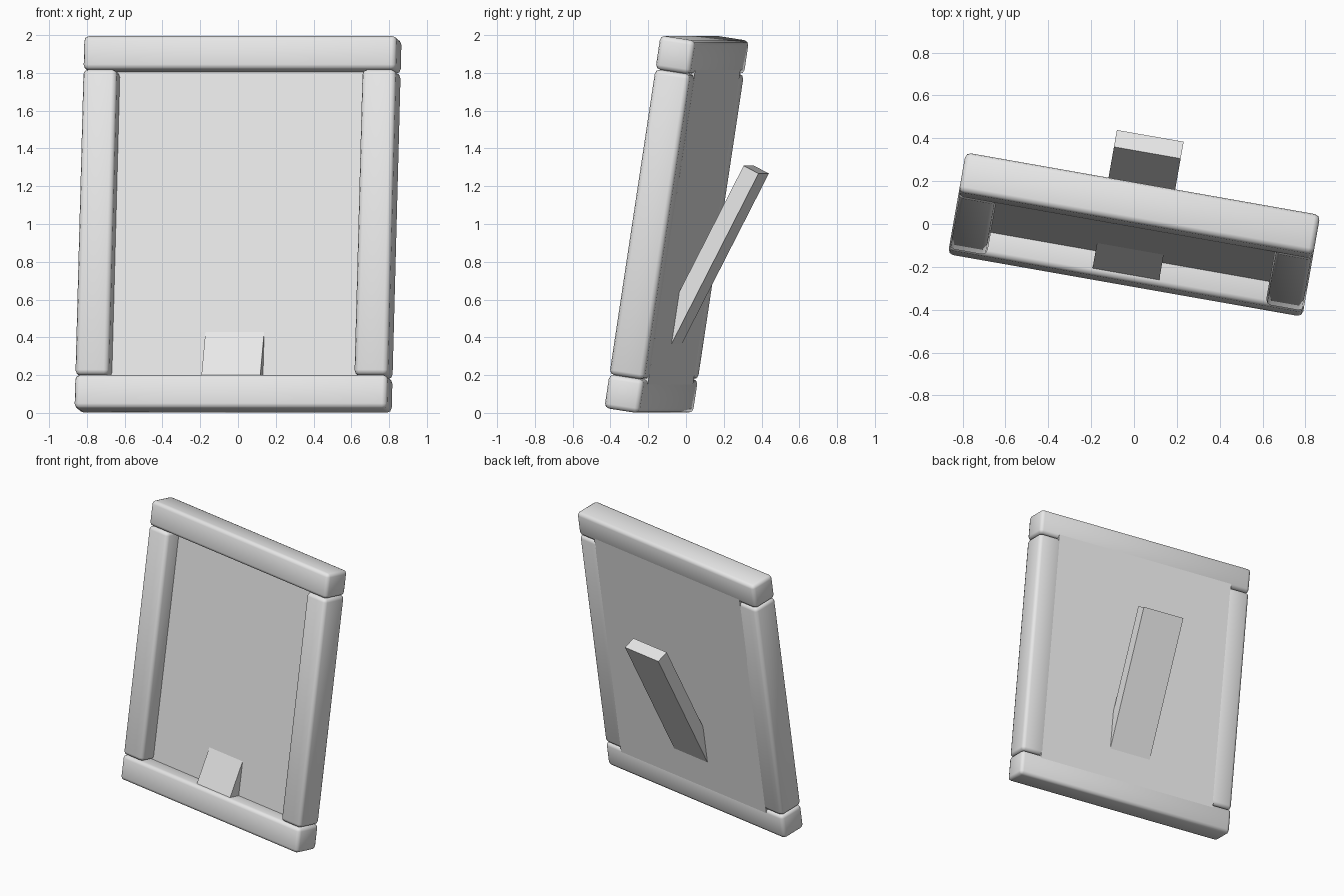
import bpy
from math import radians
from mathutils import Matrix, Vector

cube = bpy.data.objects.get("Cube")
if cube:
    bpy.data.objects.remove(cube, do_unlink=True)

# One pale grey for the whole model
grey = bpy.data.materials.new("pale_grey")
grey.use_nodes = True
colour = (0.8, 0.8, 0.8, 1)
grey.diffuse_color = colour
grey.node_tree.nodes["Principled BSDF"].inputs["Base Color"].default_value = colour

# Main sizes
LENGTH, DEPTH, BAR, HEIGHT = 1.68, 0.19, 0.18, 1.995
YAW = Matrix.Rotation(radians(-10), 4, 'Z')


def leaning(origin, angle):
    """Frame of reference that is turned sideways and leans backwards."""
    return Matrix.Translation(origin) @ YAW @ Matrix.Rotation(radians(-angle), 4, 'X')


def box(name, size, centre, place, bevel=0):
    bpy.ops.mesh.primitive_cube_add(size=1)
    ob = bpy.context.object
    ob.name = ob.data.name = name
    ob.data.transform(Matrix.Translation(centre) @ Matrix.Diagonal((*size, 1)))
    ob.matrix_world = place
    ob.data.materials.append(grey)
    if bevel:
        mod = ob.modifiers.new("rounded_edges", 'BEVEL')
        mod.width = bevel
        mod.segments = 2
        bpy.ops.object.shade_smooth()
    return ob


frame = leaning(Vector((-0.026, -0.198, 0.012)), 8.7)

# Rails lie across the ends of the two uprights
for name, h in (("bottom_rail", BAR / 2), ("top_rail", HEIGHT - BAR / 2)):
    box(name, (LENGTH, DEPTH, BAR), (0, 0, h), frame, 0.025)
for name, side in (("right_upright", -1), ("left_upright", 1)):
    box(name, (BAR, DEPTH, HEIGHT - 2 * BAR), (side * (LENGTH - BAR) / 2, 0, HEIGHT / 2),
        frame, 0.025)

# Backing panel, flush with the rear of the bars and let into them
FRONT = 0.018
box("back_panel", (LENGTH - 0.3, DEPTH / 2 - FRONT, HEIGHT - 2 * BAR + 0.05),
    (0, (DEPTH / 2 + FRONT) / 2, HEIGHT / 2), frame)

# Strut passing through the panel, hung from its upper end
strut = leaning(Vector((0.069, 0.372, 1.288)), 27.4)
box("support_strut", (0.316, 0.09, 1.26), (0, 0, -0.63), strut)
